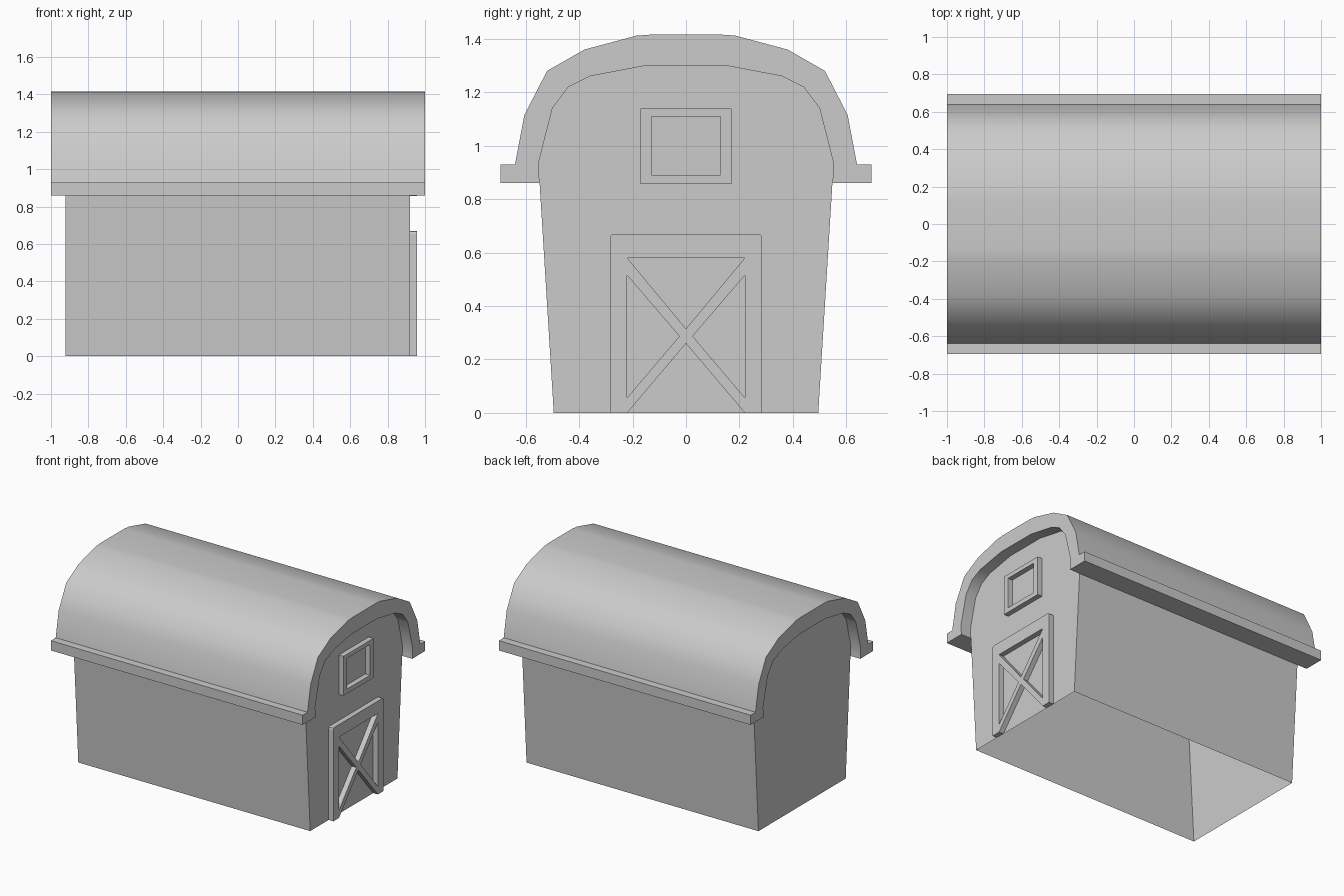
import bpy, bmesh, math

if "Cube" in bpy.data.objects:
    bpy.data.objects.remove(bpy.data.objects["Cube"])


def finish(name, bm):
    bmesh.ops.recalc_face_normals(bm, faces=bm.faces[:])
    mesh = bpy.data.meshes.new(name)
    bm.to_mesh(mesh)
    bm.free()
    obj = bpy.data.objects.new(name, mesh)
    bpy.context.collection.objects.link(obj)
    return obj


def mirrored(half):
    """Close a right-hand (y, z) outline with its mirror image."""
    return half + [(-y, z) for y, z in reversed(half)]


def panel(name, loops, x0, x1):
    """Extrude (y, z) outlines along x; loops after the first are holes."""
    bm = bmesh.new()
    edges = []
    for loop in loops:
        vs = [bm.verts.new((x0, y, z)) for y, z in loop]
        edges += [bm.edges.new((vs[i - 1], vs[i])) for i in range(len(vs))]
    if len(loops) == 1:
        bm.faces.new(vs)
    else:
        bmesh.ops.triangle_fill(bm, edges=edges, use_beauty=True, normal=(1, 0, 0))
    ext = bmesh.ops.extrude_face_region(bm, geom=bm.faces[:], use_keep_orig=True)
    for v in ext["geom"]:
        if isinstance(v, bmesh.types.BMVert):
            v.co.x = x1
    return finish(name, bm)


# Arched roof shell with eave ledges
inner = [(0.548, 0.86), (0.553, 0.93), (0.50, 1.14), (0.44, 1.22), (0.36, 1.26), (0.15, 1.30)]
outer = [(0.695, 0.86), (0.695, 0.93), (0.64, 0.93), (0.605, 1.115), (0.52, 1.28),
         (0.38, 1.36), (0.185, 1.412), (0.13, 1.416)]
roof = panel("roof", [mirrored(outer) + mirrored(inner)[::-1]], -1.0, 1.0)
bpy.context.view_layer.objects.active = roof
roof.select_set(True)
bpy.ops.object.shade_smooth_by_angle(angle=math.radians(40))

# Barn walls: two gable ends and leaning sides, open underneath
bm = bmesh.new()
gable = mirrored([(0.495, 0.0)] + inner)
back, front = [[bm.verts.new((x, y, z)) for y, z in gable] for x in (-0.922, 0.92)]
bm.faces.new(back)
bm.faces.new(front)
for a, b in ((0, 1), (-1, -2)):
    bm.faces.new((back[a], back[b], front[b], front[a]))
finish("walls", bm)

# Barn door frame with crossed braces
door = mirrored([(0.0, 0.26), (0.22, 0.0), (0.285, 0.0), (0.285, 0.655),
                 (0.281, 0.666), (0.27, 0.67)])[:-1]
top_gap = [(-0.22, 0.58), (0.22, 0.58), (0.0, 0.315)]
side_gap = [(0.22, 0.515), (0.22, 0.057), (0.025, 0.287)]
panel("door_frame", [door, top_gap, side_gap, [(-y, z) for y, z in side_gap]], 0.92, 0.957)

# Loft window frame
panel("window_frame", [mirrored([(0.17, 0.857), (0.17, 1.14)]),
                       mirrored([(0.13, 0.89), (0.13, 1.11)])], 0.92, 0.957)
